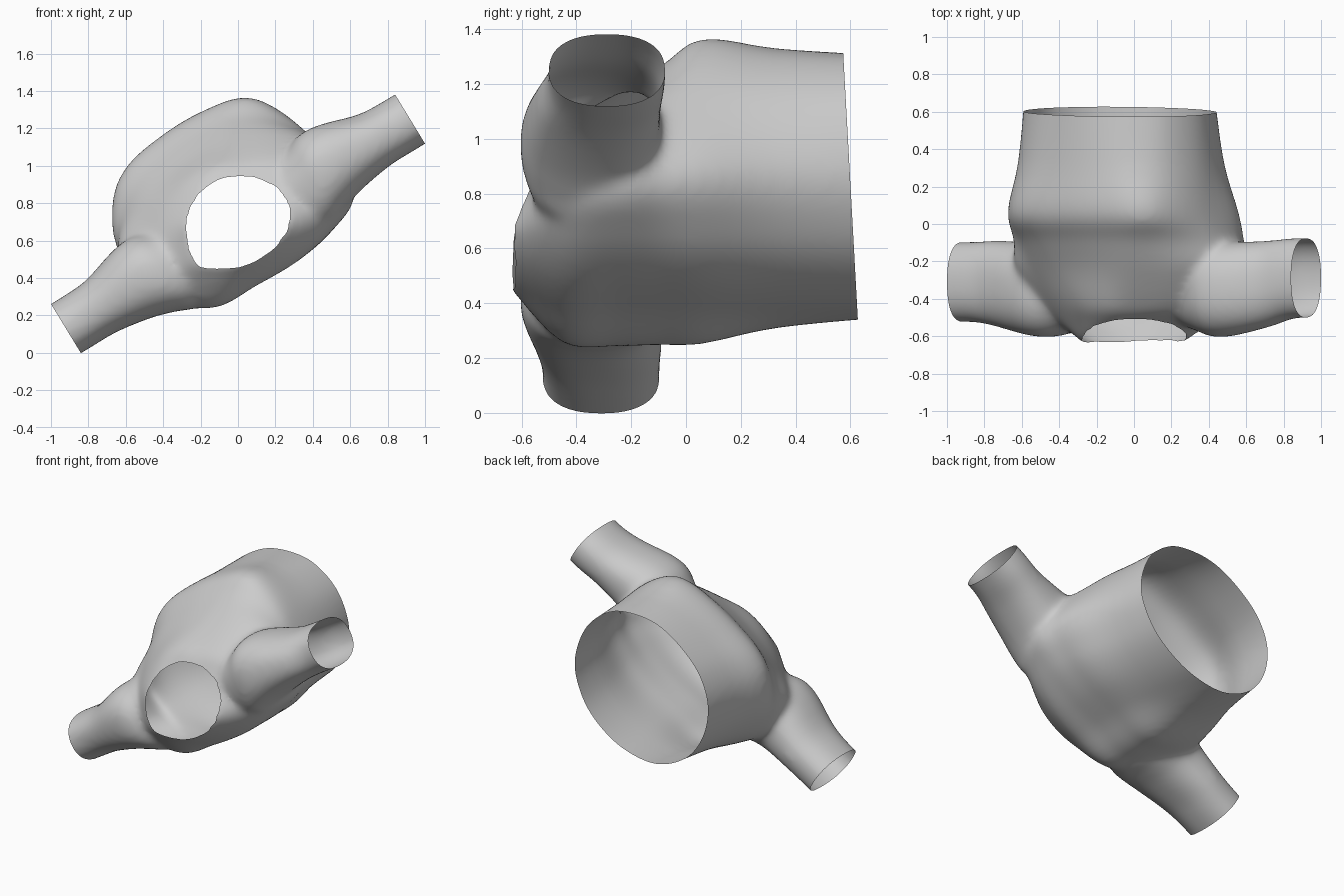
import bpy, bmesh, math
from mathutils import Vector
from mathutils.geometry import intersect_point_tri_2d

if "Cube" in bpy.data.objects:
    bpy.data.objects.remove(bpy.data.objects["Cube"])

AXIS = Vector((0.854, 0, 0.52))      # direction of the side pipes
PERP = Vector((-0.52, 0, 0.854))
MID = Vector((0, -0.3, 0.69))


def spline(a, b, c, d, t):
    """Catmull-Rom point between b and c."""
    return 0.5 * (2 * b + (c - a) * t + (2 * a - 5 * b + 4 * c - d) * t ** 2
                  + (3 * b - a - 3 * c + d) * t ** 3)


def smooth_loop(pts, sub=5):
    n, p = len(pts), [Vector(q) for q in pts]
    return [spline(p[i - 1], p[i], p[(i + 1) % n], p[(i + 2) % n], s / sub)
            for i in range(n) for s in range(sub)]


def smooth_rings(rings, sub=4):
    """Insert curved in-between rings along the length."""
    r, out = [rings[0]] + rings + [rings[-1]], []
    for i in range(1, len(r) - 2):
        for s in range(sub):
            out.append([spline(*q, s / sub) for q in zip(r[i - 1], r[i], r[i + 1], r[i + 2])])
    return out + [rings[-1]]


def loft(name, rings):
    bm = bmesh.new()
    loops = [[bm.verts.new(p) for p in r] for r in rings]
    n = len(loops[0])
    for a, b in zip(loops, loops[1:]):
        for i in range(n):
            bm.faces.new((a[i], a[(i + 1) % n], b[(i + 1) % n], b[i]))
    bm.faces.new(loops[0])
    bm.faces.new(loops[-1])
    bmesh.ops.recalc_face_normals(bm, faces=bm.faces)
    me = bpy.data.meshes.new(name)
    bm.to_mesh(me)
    bm.free()
    ob = bpy.data.objects.new(name, me)
    bpy.context.collection.objects.link(ob)
    return ob


def apply_mod(ob, kind, **props):
    m = ob.modifiers.new(kind, kind)
    for k, v in props.items():
        setattr(m, k, v)
    bpy.context.view_layer.objects.active = ob
    bpy.ops.object.modifier_apply(modifier=m.name)


# Body cross-sections (x, z), from the top going round by the left
back = [(-.02, 1.31), (-.2, 1.28), (-.38, 1.17), (-.52, 1.02), (-.59, .82), (-.55, .6), (-.42, .43),
        (-.2, .34), (.05, .38), (.25, .5), (.38, .66), (.44, .88), (.36, 1.13), (.18, 1.28)]
mid = [(.02, 1.365), (-.2, 1.28), (-.4, 1.16), (-.59, 1.0), (-.67, .82), (-.65, .58), (-.49, .36),
       (-.15, .25), (.1, .37), (.33, .5), (.48, .66), (.56, .88), (.4, 1.14), (.2, 1.31)]
fore = [(0, 1.16), (-.17, 1.09), (-.32, .99), (-.45, .87), (-.54, .74), (-.63, .56), (-.55, .32),
        (-.15, .245), (.1, .37), (.33, .5), (.51, .66), (.62, .84), (.5, 1.08), (.24, 1.17)]
near = [(0, 1.02), (-.13, 1.0), (-.25, .93), (-.35, .82), (-.43, .69), (-.5, .52), (-.47, .34),
        (-.15, .255), (.1, .37), (.31, .5), (.46, .65), (.54, .81), (.42, .97), (.2, 1.03)]
hole = [(0, .945), (-.1, .925), (-.18, .875), (-.24, .8), (-.275, .69), (-.26, .56), (-.21, .47),
        (-.1, .45), (.05, .475), (.18, .555), (.255, .65), (.275, .77), (.215, .87), (.11, .93)]


def ring(section, y):
    return [Vector((p.x, y, p.y)) for p in smooth_loop(section)]


def blend(a, b, t):
    return [tuple(Vector(p).lerp(Vector(q), t)) for p, q in zip(a, b)]


centre = Vector((-.01, .7))


def scaled(section, k):
    return [tuple(centre + (Vector(p) - centre) * k) for p in section]


rim = ring(scaled(hole, .96), 0)
for p in rim:      # the upper edge of the front opening leans back
    p.y = -.645 + .13 * min(1, max(0, (p.z - .68) / .25))
body = loft("vessel_shell", smooth_rings([
    ring(blend(mid, back, 1.1), .72), ring(blend(mid, back, .65), .33), ring(mid, .06),
    ring(blend(mid, fore, .5), -.09), ring(fore, -.25), ring(near, -.45), rim]))

# Side pipes: distance along axis, lower and upper offset, half depth
for name, sign in (("left_pipe", -1), ("right_pipe", 1)):
    rings = []
    for t, below, above, depth in ((.1, .2, .1, .18), (.4, .265, .19, .25), (.52, .23, .235, .265),
                                   (.65, .19, .225, .25), (.85, .157, .165, .23),
                                   (1.0, .155, .155, .215), (1.16, .155, .155, .215)):
        off, half, loop = (above - below) / 2, (above + below) / 2, []
        for i in range(40):
            a = math.tau * i / 40
            c, s = math.cos(a), math.sin(a)
            u = math.copysign(abs(c) ** .85, c) * depth
            v = math.copysign(abs(s) ** .85, s) * half + off
            u -= .05 * max(0, 1 - abs(t - .6) / .4) - .01 * sign * (t > .9)
            loop.append(MID + AXIS * t * sign + PERP * v + Vector((0, u, 0)))
        rings.append(loop)
    pipe = loft(name, smooth_rings(rings, 3))
    apply_mod(body, 'BOOLEAN', operation='UNION', object=pipe, solver='EXACT')
    bpy.data.objects.remove(pipe)

# Blend the joints
apply_mod(body, 'REMESH', mode='VOXEL', voxel_size=.018)
apply_mod(body, 'SMOOTH', factor=.5, iterations=18)

# Front opening
cutter = loft("front_cutter", [ring(hole, -1), ring(hole, -.35)])
apply_mod(body, 'BOOLEAN', operation='DIFFERENCE', object=cutter, solver='EXACT')
bpy.data.objects.remove(cutter)

bm = bmesh.new()
bm.from_mesh(body.data)
outline = smooth_loop(scaled(hole, 1.012))


def inside(c):
    p = Vector((c.x, c.z))
    return c.y < -.3 and any(intersect_point_tri_2d(p, centre, a, b)
                             for a, b in zip(outline, outline[1:] + outline[:1]))


bmesh.ops.delete(bm, geom=[f for f in bm.faces if inside(f.calc_center_median())], context='FACES')

# Even out the cut edge of the front opening
for _ in range(4):
    moves = {}
    for v in bm.verts:
        near_by = [e.other_vert(v).co for e in v.link_edges if e.is_boundary]
        if len(near_by) == 2:
            moves[v] = v.co * .5 + (near_by[0] + near_by[1]) * .25
    for v, co in moves.items():
        v.co = co

# Open the pipe ends and the back
for co, no in ((MID + AXIS * 1.077, AXIS), (MID - AXIS * 1.077, -AXIS),
               (Vector((0, .6, .83)), Vector((0, 1, .055)))):
    bmesh.ops.bisect_plane(bm, geom=bm.verts[:] + bm.edges[:] + bm.faces[:], plane_co=co,
                           plane_no=no, clear_outer=True)
bm.to_mesh(body.data)
bm.free()

bpy.ops.object.select_all(action='DESELECT')
body.select_set(True)
bpy.context.view_layer.objects.active = body
bpy.ops.object.shade_smooth_by_angle(angle=math.radians(40))
